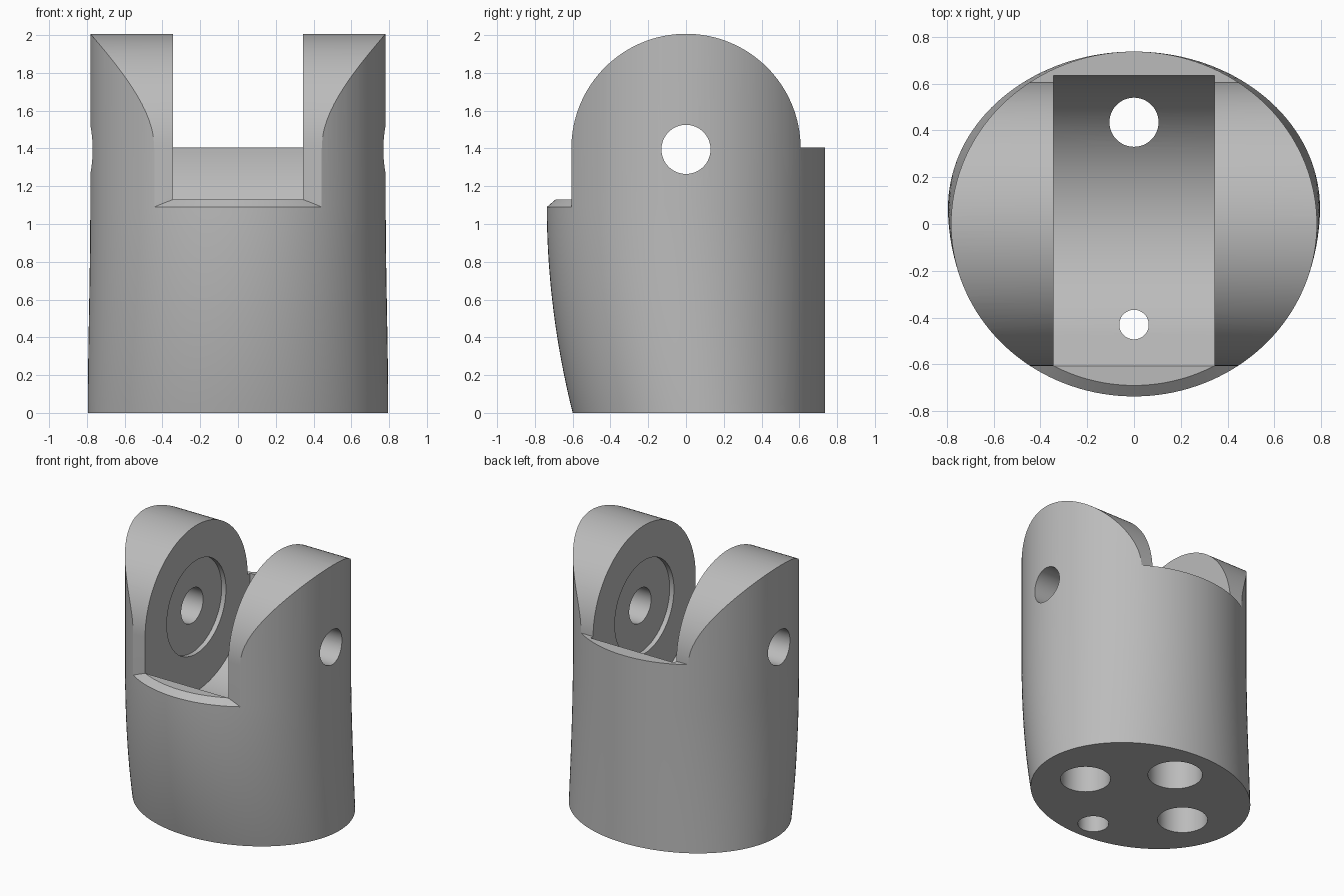
import bpy, bmesh, math

cube = bpy.data.objects.get("Cube")
if cube:
    bpy.data.objects.remove(cube, do_unlink=True)

PIVOT_Z = 1.4      # hinge axis height
CHEEK_R = 0.607    # rounded cheek radius
SLOT_R = 0.635     # slot floor radius
SLOT_X = 0.345     # half width of slot
BACK = 0.737


def new_object(name, bm):
    bmesh.ops.recalc_face_normals(bm, faces=bm.faces)
    mesh = bpy.data.meshes.new(name)
    bm.to_mesh(mesh)
    bm.free()
    ob = bpy.data.objects.new(name, mesh)
    bpy.context.collection.objects.link(ob)
    return ob


def loft(name, rings, n=144):
    """Skin stacked ellipses given as (z, centre_y, radius_x, radius_y)."""
    bm = bmesh.new()
    loops = []
    for z, cy, rx, ry in rings:
        angles = [2 * math.pi * i / n for i in range(n)]
        loops.append([bm.verts.new((rx * math.cos(a), cy + ry * math.sin(a), z)) for a in angles])
    for low, high in zip(loops, loops[1:]):
        for i in range(n):
            j = (i + 1) % n
            bm.faces.new((low[i], low[j], high[j], high[i]))
    bm.faces.new(loops[0])
    bm.faces.new(loops[-1])
    return new_object(name, bm)


def prism(name, profile, half_x):
    """Extrude a (y, z) outline across x."""
    bm = bmesh.new()
    sides = [[bm.verts.new((x, y, z)) for y, z in profile] for x in (-half_x, half_x)]
    n = len(profile)
    for i in range(n):
        j = (i + 1) % n
        bm.faces.new((sides[0][i], sides[0][j], sides[1][j], sides[1][i]))
    for side in sides:
        bm.faces.new(side)
    return new_object(name, bm)


def rod(name, radius, length, centre, along_x=False):
    bm = bmesh.new()
    bmesh.ops.create_cone(bm, cap_ends=True, segments=64, radius1=radius, radius2=radius, depth=length)
    ob = new_object(name, bm)
    ob.location = centre
    if along_x:
        ob.rotation_euler.y = math.pi / 2
    return ob


def arc(radius, start, end, steps=64):
    angles = [math.radians(start + (end - start) * i / steps) for i in range(steps + 1)]
    return [(radius * math.cos(a), PIVOT_Z + radius * math.sin(a)) for a in angles]


def combine(target, tool, operation="DIFFERENCE"):
    mod = target.modifiers.new(tool.name, "BOOLEAN")
    mod.operation = operation
    mod.solver = "EXACT"
    mod.object = tool
    tool.hide_render = True
    bpy.context.view_layer.update()
    bpy.context.view_layer.objects.active = target
    bpy.ops.object.modifier_apply(modifier=mod.name)
    bpy.data.objects.remove(tool, do_unlink=True)


# Oval body: straight back, front swelling outward with height
rings = []
for i in range(23):
    z = i * 0.05
    front = 0.6 + 0.137 * (1 - (1 - z / 1.1) ** 2)
    t = z / 1.1
    width = 0.795 - 0.013 * t * t * (3 - 2 * t)
    rings.append((z, (BACK - front) / 2, width, (BACK + front) / 2))
rings.append((2.05, 0, 0.782, BACK))
body = loft("knuckle_body", rings)

# Rounded cheek tops and flat back shoulder
outline = [(-1, -0.1), (1, -0.1), (1, 1.405), (CHEEK_R, 1.405)]
outline += arc(CHEEK_R, 0, 180) + [(-1, PIVOT_Z)]
combine(body, prism("cheek_outline", outline, 1.2), "INTERSECT")

# Front shelf with chamfered rim
shelf_cut = prism("shelf_cut", [(-1, 1.05), (-CHEEK_R, 1.05), (-CHEEK_R, 1.45), (-1, 1.45)], 0.9)
rim = loft("shelf_rim", [(1.03, 0, 0.875, 0.808), (1.09, 0, 0.782, BACK), (1.13, 0, 0.72, 0.69)])
combine(shelf_cut, rim)
combine(body, shelf_cut)

# Hinge slot: round floor running out along a tangent to the shelf
floor = arc(SLOT_R, 0, -139)
slot = [(SLOT_R, 2.3)] + floor + [(-CHEEK_R, 1.13), (-0.65, 1.181), (-0.65, 2.3)]
combine(body, prism("hinge_slot", slot, SLOT_X))

# Hinge pin hole and shallow round recesses inside the cheeks
combine(body, rod("cheek_recess", 0.35, 2 * (SLOT_X + 0.035), (0, 0, PIVOT_Z - 0.005), True))
combine(body, rod("pin_hole", 0.13, 2, (0, 0, PIVOT_Z - 0.005), True))

# Vertical cord passages, wider at the base
for name, y, radius, bore in (("back_cord", 0.435, 0.105, 0.185), ("front_cord", -0.43, 0.063, 0.105)):
    combine(body, rod(name + "_hole", radius, 2.6, (0, y, 0.5)))
    combine(body, rod(name + "_bore", bore, 0.8, (0, y, 0)))

# Blind side sockets in the base
for side in (-1, 1):
    combine(body, rod("side_socket", 0.17, 0.8, (side * 0.43, 0, 0)))

# Material and shading
grey = bpy.data.materials.new("plain grey")
grey.use_nodes = True
colour = (0.5, 0.5, 0.5, 1)
grey.diffuse_color = colour
grey.node_tree.nodes["Principled BSDF"].inputs["Base Color"].default_value = colour
body.data.materials.clear()
body.data.materials.append(grey)
for face in body.data.polygons:
    face.material_index = 0

bpy.ops.object.select_all(action="DESELECT")
body.select_set(True)
bpy.context.view_layer.objects.active = body
bpy.ops.object.shade_smooth_by_angle(angle=math.radians(30))
